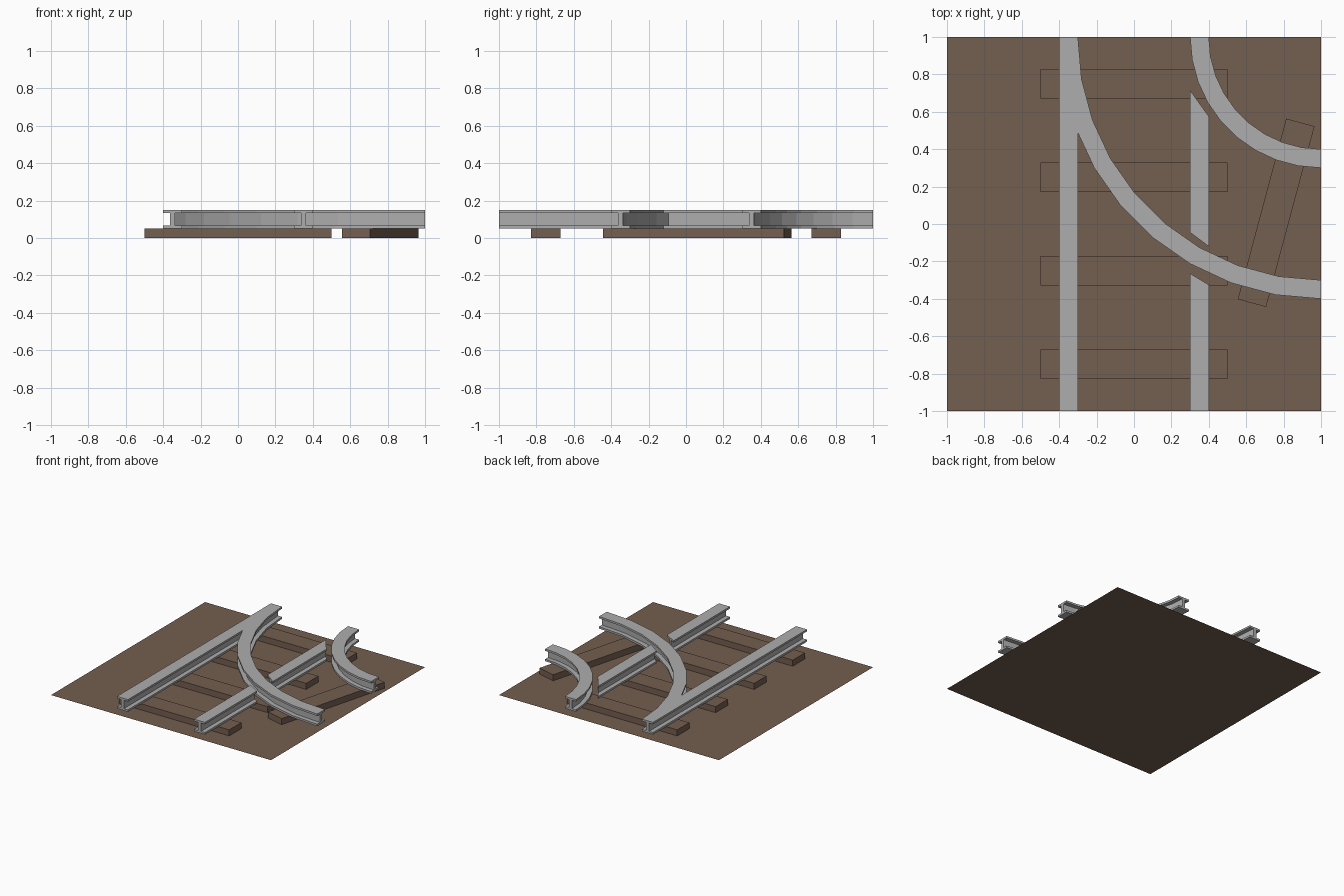
import bpy
import bmesh
from math import sin, cos, radians
from mathutils import Vector, Matrix

cube = bpy.data.objects.get("Cube")
if cube:
    bpy.data.objects.remove(cube, do_unlink=True)


def make_material(name, rgb):
    mat = bpy.data.materials.new(name)
    mat.use_nodes = True
    mat.diffuse_color = (*rgb, 1)
    mat.node_tree.nodes["Principled BSDF"].inputs["Base Color"].default_value = (*rgb, 1)
    return mat


BROWN = make_material("earth brown", (0.175, 0.114, 0.08))
GREY = make_material("rail grey", (0.42, 0.42, 0.42))


def add_object(name, bm, mat):
    bmesh.ops.recalc_face_normals(bm, faces=bm.faces[:])
    mesh = bpy.data.meshes.new(name)
    bm.to_mesh(mesh)
    bm.free()
    mesh.materials.append(mat)
    obj = bpy.data.objects.new(name, mesh)
    bpy.context.collection.objects.link(obj)
    return obj


# I-beam section: (fraction across the rail, height)
LOW, HIGH, FLANGE, WEB = 0.05, 0.15, 0.016, 0.135
half = [(1, LOW), (1, LOW + FLANGE), (0.5 + WEB, LOW + FLANGE),
        (0.5 + WEB, HIGH - FLANGE), (1, HIGH - FLANGE), (1, HIGH)]
SECTION = half + [(1 - t, z) for t, z in reversed(half)]


def add_rail(name, stations):
    """Sweep the section along pairs of (left edge, right edge) points."""
    bm = bmesh.new()
    rings = []
    for left, right in stations:
        a, b = Vector(left), Vector(right)
        rings.append([bm.verts.new((*a.lerp(b, t), z)) for t, z in SECTION])
    n = len(SECTION)
    for r, s in zip(rings, rings[1:]):
        for i in range(n):
            j = (i + 1) % n
            bm.faces.new((r[i], r[j], s[j], s[i]))
    # End caps: bottom flange, web, top flange
    for ring in (rings[0], rings[-1]):
        for ids in ((0, 1, 2, 9, 10, 11), (2, 3, 8, 9), (3, 4, 5, 6, 7, 8)):
            bm.faces.new([ring[i] for i in ids])
    return add_object(name, bm, GREY)


def straight_rail(name, x, start, end):
    add_rail(name, [((x - 0.05, y0), (x + 0.05, y1)) for y0, y1 in (start, end)])


def curved_rail(name, radius, steps=9):
    stations = []
    for i in range(steps + 1):
        a = radians(90 * i / steps)
        stations.append([(1 - r * cos(a), 1 - r * sin(a))
                         for r in (radius + 0.05, radius - 0.05)])
    add_rail(name, stations)


def add_tie(name, x, y, angle=0):
    bm = bmesh.new()
    bmesh.ops.create_cube(bm, size=1, matrix=Matrix.Translation((x, y, 0.025))
                          @ Matrix.Rotation(radians(angle), 4, "Z")
                          @ Matrix.Diagonal((1, 0.157, 0.05, 1)))
    add_object(name, bm, BROWN)


# Ground sheet
bm = bmesh.new()
bmesh.ops.create_grid(bm, x_segments=1, y_segments=1, size=1)
add_object("ground", bm, BROWN)

# Wooden ties
for i in range(4):
    add_tie(f"tie_{i + 1}", 0, -0.75 + 0.5 * i)
add_tie("angled_tie", 0.76, 0.06, 75)

# Straight track, with slanted gaps where the branch crosses
straight_rail("straight_outer_rail", -0.35, (-1, -1), (1, 1))
straight_rail("straight_inner_rail_front", 0.35, (-1, -1), (-0.265, -0.325))
straight_rail("straight_inner_rail_middle", 0.35, (-0.045, -0.12), (0.715, 0.575))

# Branch track
curved_rail("branch_outer_rail", 1.35)
curved_rail("branch_inner_rail", 0.65)
